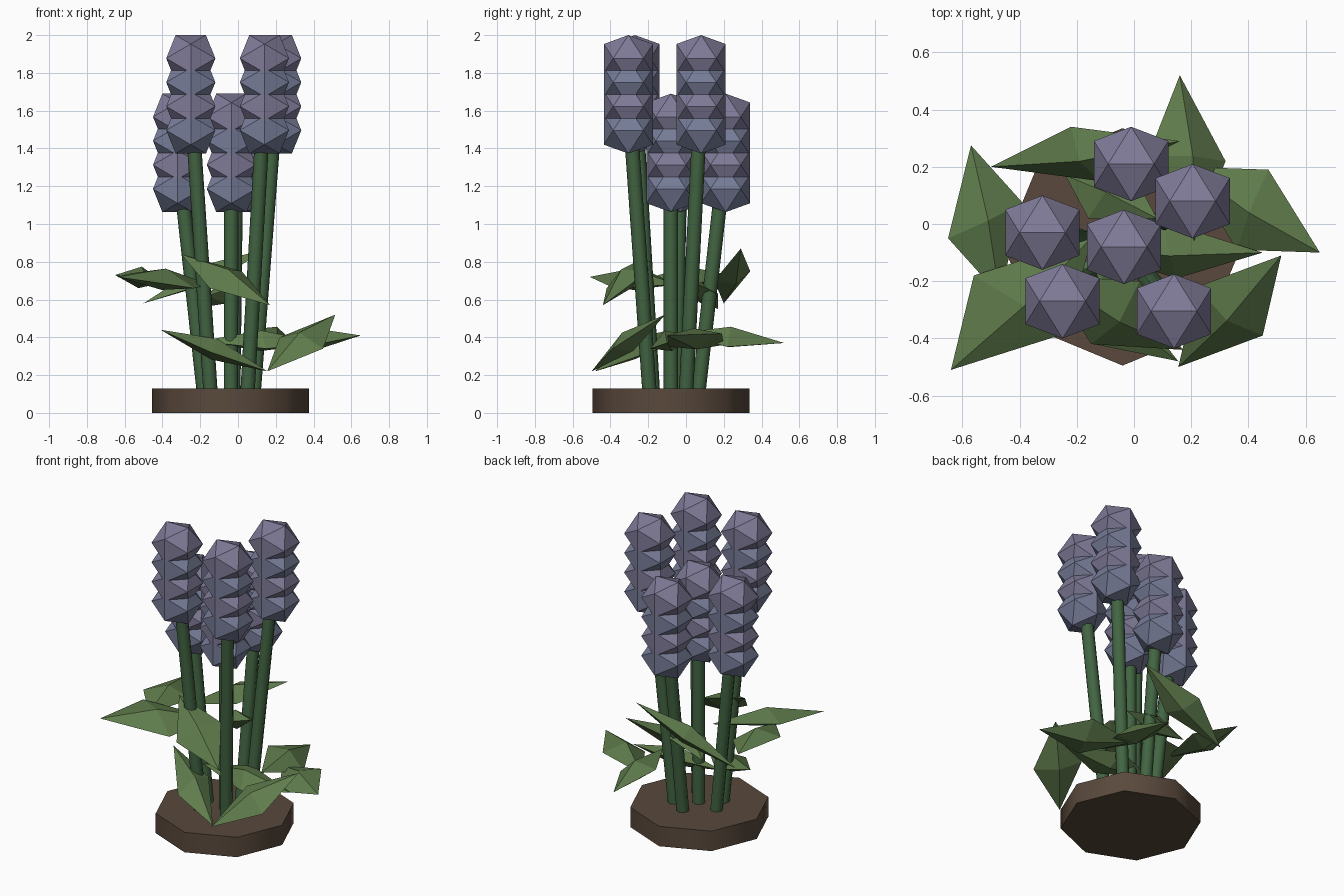
import bpy, bmesh, math
from mathutils import Vector

if "Cube" in bpy.data.objects:
    bpy.data.objects.remove(bpy.data.objects["Cube"])


def material(name, rgb):
    m = bpy.data.materials.new(name)
    m.diffuse_color = (*rgb, 1)
    m.use_nodes = True
    m.node_tree.nodes["Principled BSDF"].inputs["Base Color"].default_value = m.diffuse_color
    return m


LILAC = material("lilac", (0.21, 0.195, 0.31))
BLUE = material("blue_lilac", (0.18, 0.20, 0.31))
LEAF = material("leaf_green", (0.115, 0.20, 0.072))
STEM = material("stem_green", (0.055, 0.13, 0.055))
SOIL = material("soil", (0.10, 0.066, 0.045))


def finish(name, bm, mats):
    bmesh.ops.recalc_face_normals(bm, faces=bm.faces[:])
    me = bpy.data.meshes.new(name)
    bm.to_mesh(me)
    bm.free()
    for m in mats:
        me.materials.append(m)
    ob = bpy.data.objects.new(name, me)
    bpy.context.collection.objects.link(ob)
    return ob


def prism(name, p, q, radius, sides, mat):
    """Closed prism with level end rings at p and q, smooth around its side."""
    bm = bmesh.new()
    lo, hi = [[bm.verts.new((c[0] + radius * math.cos(math.tau * i / sides),
                             c[1] + radius * math.sin(math.tau * i / sides),
                             c[2])) for i in range(sides)] for c in (p, q)]
    bm.faces.new(lo)
    bm.faces.new(hi)
    for i in range(sides):
        j = (i + 1) % sides
        bm.faces.new((lo[i], lo[j], hi[j], hi[i]))
    ob = finish(name, bm, [mat])
    bpy.ops.object.select_all(action="DESELECT")
    ob.select_set(True)
    bpy.context.view_layer.objects.active = ob
    bpy.ops.object.shade_smooth_by_angle(angle=math.radians(60))


def add_icosahedron(bm, c, r, rz, mat_index):
    """Icosahedron with an edge along x on top."""
    k = 2 / (1 + math.sqrt(5))
    pts = []
    for s in (-1, 1):
        for t in (-1, 1):
            pts += [(s * k, 0, t), (0, s, t * k), (s, t * k, 0)]
    verts = [bm.verts.new((c[0] + x * r, c[1] + y * r, c[2] + z * rz)) for x, y, z in pts]
    hull = bmesh.ops.convex_hull(bm, input=verts)
    for g in hull["geom"]:
        if isinstance(g, bmesh.types.BMFace):
            g.material_index = mat_index


def leaf(name, a, b, side, over=0.065, under=0.05):
    """Pointed leaf from end a to end b, side is one of its wide corners."""
    a, b, s = Vector(a), Vector(b), Vector(side)
    mid = (a + b) / 2
    n = (b - a).cross(s - mid).normalized()
    n = n if n.z > 0 else -n
    bm = bmesh.new()
    ends = [bm.verts.new(a), bm.verts.new(b)]
    ring = [bm.verts.new(v) for v in (s, mid + n * over, 2 * mid - s, mid - n * under)]
    for e in ends:
        for i in range(4):
            bm.faces.new((e, ring[i], ring[(i + 1) % 4]))
    return finish(name, bm, [LEAF])


# soil disc
CX, CY = -0.04, -0.08
prism("soil_base", (CX, CY, 0), (CX, CY, 0.13), 0.415, 8, SOIL)

# flowers: x, y and top height of each head
FLOWERS = [(-0.01, 0.21, 1.69), (0.205, 0.08, 2.0), (-0.32, -0.03, 1.69),
           (-0.035, -0.08, 1.69), (-0.25, -0.27, 2.0), (0.14, -0.305, 2.0)]
R, RZ, STEP = 0.13, 0.123, 0.127
for n, (x, y, top) in enumerate(FLOWERS, 1):
    prism(f"stem_{n}", (CX + (x - CX) * 0.5, CY + (y - CY) * 0.5, 0.1),
          (x, y, top - 0.31), 0.038, 8, STEM)
    bm = bmesh.new()
    for i in range(4):
        add_icosahedron(bm, (x, y, top - RZ - i * STEP), R, RZ, i % 2)
    finish(f"flower_head_{n}", bm, [LILAC, BLUE])

# leaves: both ends and one wide corner, lower ring then upper ring
LEAVES = [
    ((0.21, -0.06, 0.42), (0.16, 0.52, 0.37), (0.32, 0.22, 0.35)),
    ((0.18, 0.20, 0.36), (0.65, -0.10, 0.41), (0.47, 0.19, 0.42)),
    ((0.155, -0.50, 0.22), (0.515, -0.11, 0.52), (0.45, -0.39, 0.34)),
    ((-0.41, -0.08, 0.44), (0.155, -0.48, 0.22), (-0.14, -0.42, 0.32)),
    ((-0.20, -0.08, 0.38), (0.45, -0.10, 0.37), (0.15, -0.19, 0.34)),
    ((-0.47, -0.25, 0.70), (-0.57, 0.275, 0.72), (-0.65, -0.05, 0.73)),
    ((-0.15, -0.05, 0.68), (-0.64, -0.51, 0.72), (-0.56, -0.18, 0.74)),
    ((0.16, 0.29, 0.87), (-0.50, 0.20, 0.58), (-0.22, 0.34, 0.75)),
    ((-0.30, -0.18, 0.84), (0.17, -0.44, 0.57), (-0.15, -0.42, 0.66)),
    ((-0.24, 0.17, 0.55), (0.08, 0.02, 0.70), (-0.16, 0.02, 0.62)),
]
for n, (a, b, s) in enumerate(LEAVES, 1):
    leaf(f"leaf_{n}", a, b, s)
